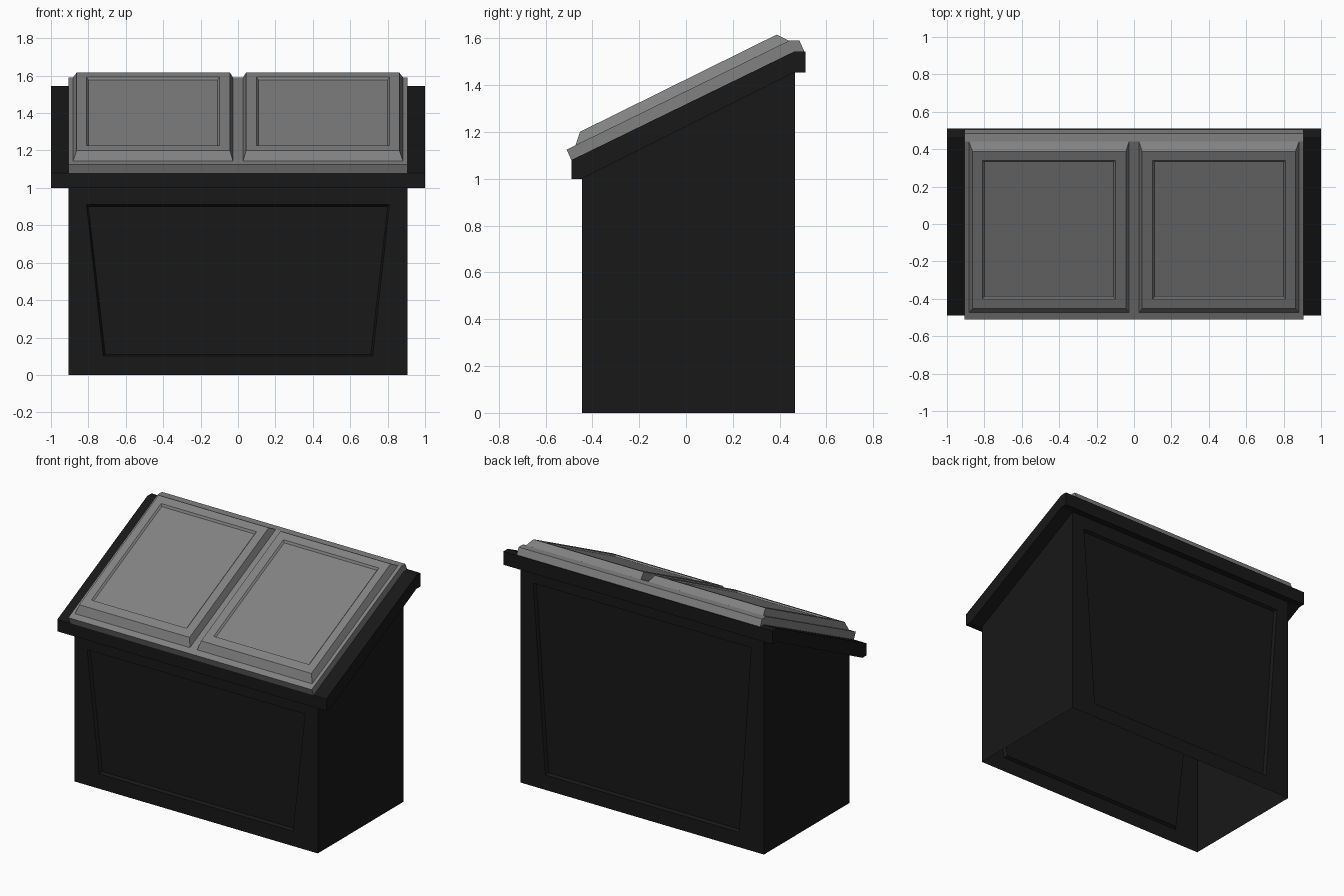
import bpy, bmesh

if "Cube" in bpy.data.objects:
    bpy.data.objects.remove(bpy.data.objects["Cube"])

def material(name, v):
    m = bpy.data.materials.new(name)
    m.diffuse_color = (v, v, v, 1)
    m.use_nodes = True
    m.node_tree.nodes["Principled BSDF"].inputs["Base Color"].default_value = m.diffuse_color
    return m

BLACK = material("black_plastic", 0.009)
GREY = material("grey_plastic", 0.22)

def finish(bm, name, mat):
    bmesh.ops.remove_doubles(bm, verts=bm.verts, dist=0.0005)
    bmesh.ops.recalc_face_normals(bm, faces=bm.faces)
    me = bpy.data.meshes.new(name)
    bm.to_mesh(me)
    bm.free()
    me.materials.append(mat)
    ob = bpy.data.objects.new(name, me)
    bpy.context.collection.objects.link(ob)
    return ob

def loft(bm, rings, cap=True):
    """Join successive closed rings with quads, optionally closing the last."""
    vs = [[bm.verts.new(p) for p in r] for r in rings]
    for a, b in zip(vs, vs[1:]):
        n = len(a)
        for i in range(n):
            j = (i + 1) % n
            bm.faces.new((a[i], a[j], b[j], b[i]))
    if cap:
        bm.faces.new(vs[-1])

def prism(name, profile, half, mat):
    """Extrude a (y, z) side profile across the width."""
    bm = bmesh.new()
    rings = [[(x, y, z) for y, z in profile] for x in (-half, half)]
    loft(bm, rings)
    bm.faces.new([bm.verts.new(p) for p in rings[0]])
    return finish(bm, name, mat)

# Body: open-bottomed shell, tapered recessed panels on front and back
W, YF, YB, ZF, ZB = 0.905, -0.445, 0.465, 1.0, 1.455
bm = bmesh.new()

def trapezoid(y, top, bottom, z0, z1):
    return [(-bottom, y, z0), (bottom, y, z0), (top, y, z1), (-top, y, z1)]

for y, z, inward in ((YF, ZF, 1), (YB, ZB, -1)):
    loft(bm, [trapezoid(y, W, W, 0, z),
              trapezoid(y, 0.81, 0.72, 0.10, z - 0.09),
              trapezoid(y + 0.02 * inward, 0.80, 0.71, 0.11, z - 0.10)])
for x in (-W, W):
    bm.faces.new([bm.verts.new(p) for p in
                  ((x, YF, 0), (x, YB, 0), (x, YB, ZB), (x, YF, ZF))])
finish(bm, "body", BLACK)

# Overhanging sloped rim
prism("rim", [(-0.49, 1.0), (YF, ZF), (YB, ZB), (0.51, 1.455),
              (0.51, 1.545), (0.465, 1.545), (-0.49, 1.08)], 1.0, BLACK)

# Lid base slab
prism("lid_base", [(-0.49, 1.08), (0.465, 1.545), (0.505, 1.545),
                   (0.485, 1.59), (0.44, 1.59), (-0.51, 1.125)], W, GREY)

# Raised lid panels with shallow recess, mirrored to the other side
def base_z(y):
    return 1.125 + (y + 0.51) * 0.4895

def top_z(y):
    return 1.20 + (y + 0.455) * 0.494

def floor_z(y):
    return top_z(y) - 0.012

def rect(x0, x1, y0, y1, zf):
    return [(x, y, zf(y)) for x, y in ((x0, y0), (x1, y0), (x1, y1), (x0, y1))]

bm = bmesh.new()
loft(bm, [rect(0.027, 0.882, -0.472, 0.44, base_z),
          rect(0.043, 0.863, -0.453, 0.388, top_z),
          rect(0.10, 0.81, -0.40, 0.34, top_z),
          rect(0.11, 0.80, -0.39, 0.333, floor_z)])
panels = finish(bm, "lid_panels", GREY)
panels.modifiers.new("mirror", 'MIRROR').use_axis[0] = True
